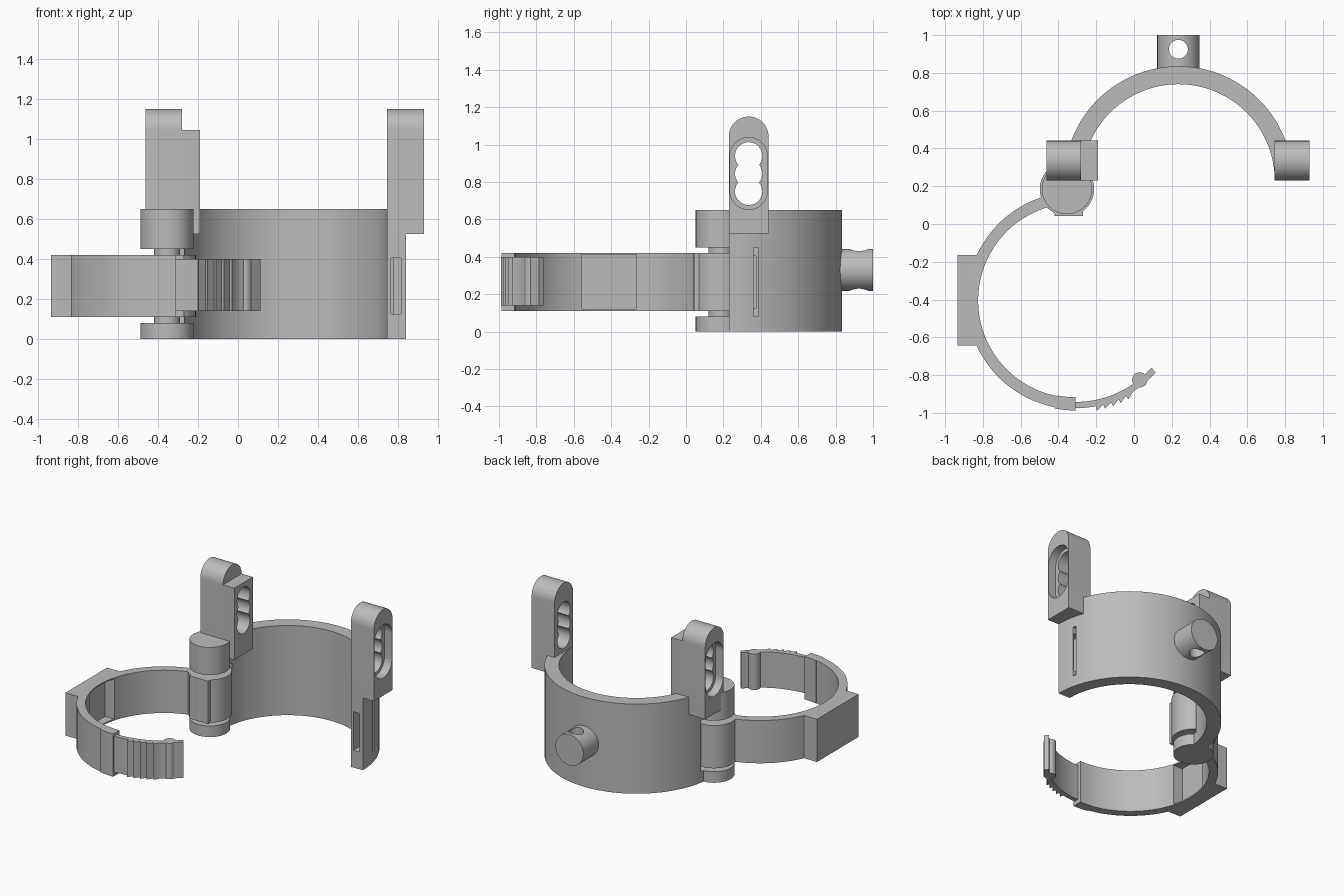
import bpy, bmesh, math

if "Cube" in bpy.data.objects:
    bpy.data.objects.remove(bpy.data.objects["Cube"])

grey = bpy.data.materials.new("plain grey")
grey.use_nodes = True
tone = (0.5, 0.5, 0.5, 1)
grey.diffuse_color = tone
grey.node_tree.nodes["Principled BSDF"].inputs["Base Color"].default_value = tone

AXES = {"X": lambda a, b, h: (h, a, b),
        "Y": lambda a, b, h: (a, h, b),
        "Z": lambda a, b, h: (a, b, h)}


def arc(center, r, start, end, n=48):
    """Points along an arc, angles in degrees."""
    angles = [math.radians(start + (end - start) * i / n) for i in range(n + 1)]
    return [(center[0] + r * math.cos(t), center[1] + r * math.sin(t)) for t in angles]


def band(center, inner, outer, start, end, n=64):
    return arc(center, outer, start, end, n) + arc(center, inner, end, start, n)


def circle(center, r, n=48):
    return arc(center, r, 0, 360, n)[:-1]


def rect(a0, a1, b0, b1):
    return [(a0, b0), (a1, b0), (a1, b1), (a0, b1)]


def prism(name, outline, low, high, axis="Z"):
    """Extrude a closed outline along an axis."""
    bm = bmesh.new()
    place = AXES[axis]
    face = bm.faces.new([bm.verts.new(place(a, b, low)) for a, b in outline])
    top = bmesh.ops.extrude_face_region(bm, geom=[face])["geom"]
    shift = place(0, 0, high - low)
    bmesh.ops.translate(bm, vec=shift, verts=[v for v in top if isinstance(v, bmesh.types.BMVert)])
    bmesh.ops.recalc_face_normals(bm, faces=bm.faces)
    mesh = bpy.data.meshes.new(name)
    bm.to_mesh(mesh)
    bm.free()
    mesh.materials.append(grey)
    obj = bpy.data.objects.new(name, mesh)
    bpy.context.collection.objects.link(obj)
    return obj


def combine(obj, others, operation="DIFFERENCE"):
    """Apply booleans and remove the helper objects."""
    for other in others:
        other.hide_render = True
        mod = obj.modifiers.new("cut", "BOOLEAN")
        mod.operation, mod.object, mod.solver = operation, other, "EXACT"
    bpy.context.view_layer.update()
    graph = bpy.context.evaluated_depsgraph_get()
    mesh = bpy.data.meshes.new_from_object(obj.evaluated_get(graph))
    obj.modifiers.clear()
    obj.data = mesh
    for other in others:
        bpy.data.objects.remove(other)
    return obj


parts = []
RING = (0.235, 0.23)
HINGE = (-0.355, 0.185)
ARM = (-0.31, -0.405)

# Tall half ring with hinge clearance and latch pocket
half_ring = prism("half_ring", band(RING, 0.51, 0.605, 0, 180, 96), 0, 0.65)
parts.append(combine(half_ring, [
    prism("hinge_clearance", circle(HINGE, 0.155), 0.08, 0.45),
    prism("latch_pocket", rect(0.765, 0.815, 0.2, 0.375), 0.125, 0.405),
    prism("latch_slot", rect(0.78, 0.9, 0.36, 0.385), 0.08, 0.45)]))

# Hinge knuckles and pin
parts.append(prism("lower_knuckle", circle(HINGE, 0.133), 0, 0.08))
parts.append(prism("upper_knuckle", circle(HINGE, 0.133), 0.45, 0.65))
parts.append(prism("hinge_pin", circle(HINGE, 0.065), 0.07, 0.46))


# Slotted posts, counterbored on their outer faces
def post(name, inside, outside):
    low, high = sorted((inside, outside))
    y = 0.335
    outline = [(y - 0.106, 0.525), (y + 0.106, 0.525)] + arc((y, 1.044), 0.106, 0, 180, 32)
    body = prism(name, outline, low, high, "X")
    sign = 1 if outside > inside else -1
    if sign < 0:
        # Flat-topped pad on the inner side
        pad = prism("pad", rect(y - 0.106, y + 0.106, 0.525, 1.045), inside - 0.01, -0.19, "X")
        combine(body, [pad], "UNION")
    stadium = arc((y, 0.938), 0.1, 0, 180, 32) + arc((y, 0.753), 0.1, 180, 360, 32)
    bore_low, bore_high = sorted((outside - sign * 0.06, outside + sign * 0.1))
    cutters = [prism("counterbore", stadium, bore_low, bore_high, "X")]
    for z in (0.75, 0.845, 0.94):
        cutters.append(prism("hole", circle((y, z), 0.073, 40), low - 0.2, high + 0.2, "X"))
    parts.append(combine(body, cutters))


post("left_post", 0.745, 0.93)
post("right_post", -0.28, -0.463)

# Rear peg with a vertical hole
peg = prism("rear_peg", circle((0.235, 0.33), 0.112), 0.79, 1.0, "Y")
parts.append(combine(peg, [prism("peg_hole", circle((0.235, 0.925), 0.05), 0.1, 0.6)]))

# Swinging arm with barrel and pocketed side block
parts.append(prism("arm_barrel", circle(HINGE, 0.144), 0.11, 0.42))
parts.append(prism("barrel_stop", rect(-0.42, -0.27, 0.043, 0.15), 0.11, 0.42))
arm = prism("swing_arm", band(ARM, 0.515, 0.575, 97, 262, 96), 0.11, 0.42)
block = prism("side_block", rect(-0.935, -0.76, -0.642, -0.165), 0.11, 0.42)
combine(block, [prism("bore", circle(ARM, 0.515, 180), 0, 0.6)])
combine(arm, [block], "UNION")
parts.append(combine(arm, [prism("pocket", rect(-0.88, -0.7, -0.555, -0.265), 0.12, 0.412)]))
parts.append(prism("arm_end_collar", band(ARM, 0.512, 0.582, 259, 270, 8), 0.11, 0.42))

# Flexible toothed strap
outline = arc(ARM, 0.57, 268, 281, 8)
step = 4.3
for i in range(5):
    a = 281 + i * step
    outline += arc(ARM, 0.594, a, a, 1)[:1] + arc(ARM, 0.571, a + step - 0.3, a + step, 1)[:1]
outline += arc(ARM, 0.57, 304, 318, 8) + arc(ARM, 0.537, 318.5, 268, 40)
parts.append(prism("toothed_strap", outline, 0.14, 0.40))
parts.append(prism("strap_bead", circle((0.03, -0.825), 0.04, 32), 0.14, 0.40))

# Smooth curved faces, keep crisp edges
bpy.ops.object.select_all(action="DESELECT")
for obj in parts:
    obj.select_set(True)
bpy.context.view_layer.objects.active = parts[0]
bpy.ops.object.shade_smooth_by_angle(angle=math.radians(30))
